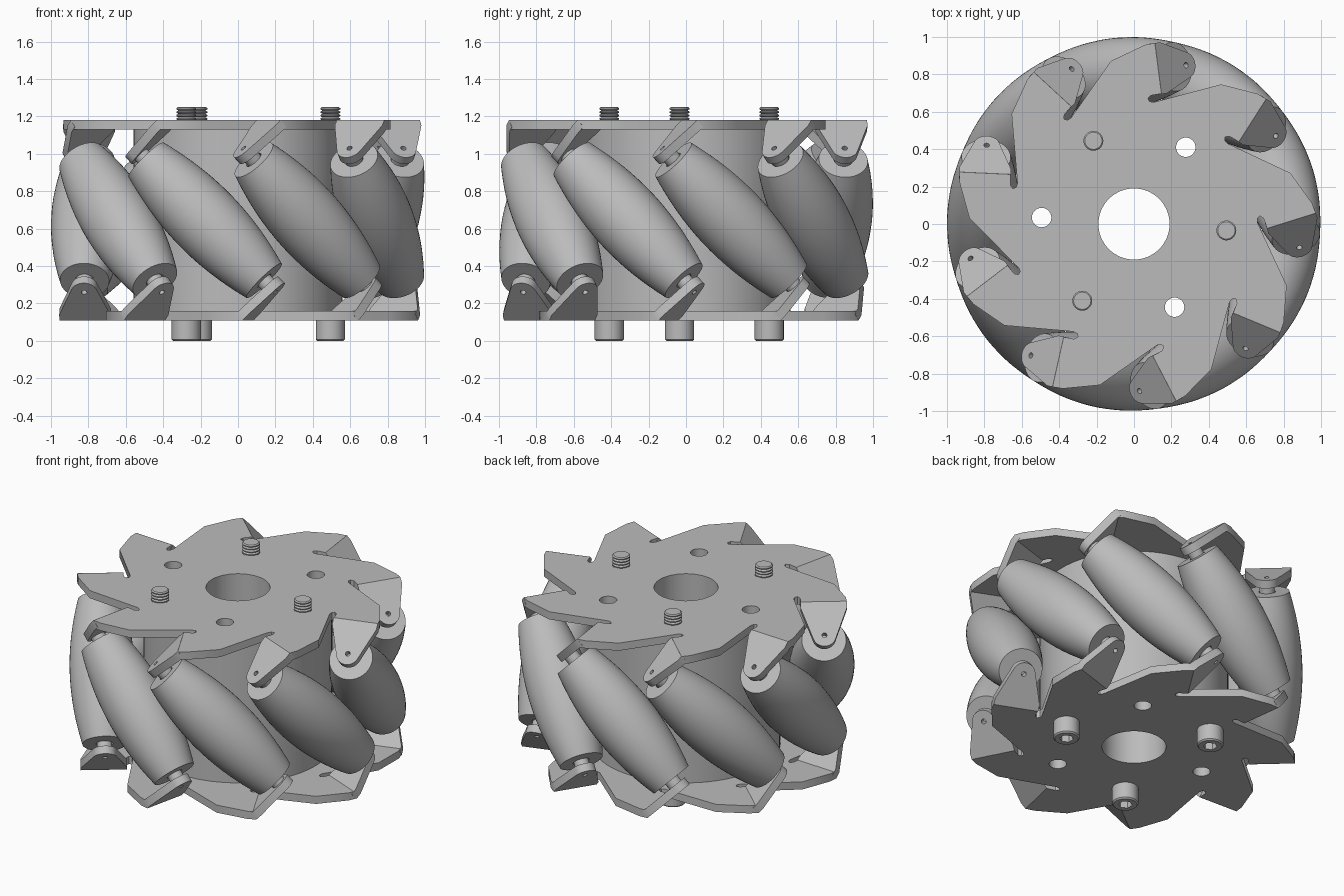
import bpy, bmesh
from math import pi, sin, cos, sqrt, radians
from mathutils import Matrix, Vector

if "Cube" in bpy.data.objects:
    bpy.data.objects.remove(bpy.data.objects["Cube"])

COUNT = 9            # rollers around the wheel
MID = 0.645          # height of the wheel's middle plane
ROLLER_R = 0.806     # distance of roller centres from the wheel axis
HALF = 0.457         # half length of a roller
HALF_H = 0.535       # half height over the two plates
SHEET = 0.05         # sheet thickness
FOLD = -0.235        # tangential position of the tab fold

grey = bpy.data.materials.new("metal grey")
grey.use_nodes = True
grey.diffuse_color = (0.5, 0.5, 0.5, 1)
grey.node_tree.nodes["Principled BSDF"].inputs["Base Color"].default_value = (0.5, 0.5, 0.5, 1)


def finish(name, bm, cutter=None, angle=30):
    """Turn a bmesh into an object, with an optional cut, and shade it."""
    bmesh.ops.remove_doubles(bm, verts=bm.verts, dist=1e-5)
    bmesh.ops.recalc_face_normals(bm, faces=bm.faces)
    mesh = bpy.data.meshes.new(name)
    bm.to_mesh(mesh)
    bm.free()
    mesh.materials.append(grey)
    ob = bpy.data.objects.new(name, mesh)
    bpy.context.collection.objects.link(ob)
    if cutter:
        mod = ob.modifiers.new("holes", 'BOOLEAN')
        mod.operation, mod.solver, mod.object = 'DIFFERENCE', 'EXACT', cutter
        graph = bpy.context.evaluated_depsgraph_get()
        cut = bpy.data.meshes.new_from_object(ob.evaluated_get(graph))
        ob.modifiers.clear()
        ob.data = cut
    ob.data.polygons.foreach_set("use_smooth", [True] * len(ob.data.polygons))
    ob.data.set_sharp_from_angle(angle=radians(angle))
    return ob


def copy(ob, name, matrix):
    dup = bpy.data.objects.new(name, ob.data)
    dup.matrix_world = matrix
    bpy.context.collection.objects.link(dup)


def lathe(profile, segs=48):
    """Revolve (radius, z) points about z."""
    bm = bmesh.new()
    rings = [[bm.verts.new((r * cos(2 * pi * i / segs), r * sin(2 * pi * i / segs), z))
              for i in range(segs)] for r, z in profile if r > 0]
    for a, b in zip(rings, rings[1:]):
        for i in range(segs):
            j = (i + 1) % segs
            bm.faces.new((a[i], a[j], b[j], b[i]))
    bm.faces.new(rings[0])
    bm.faces.new(rings[-1])
    return bm


def prism(points, z0, z1):
    bm = bmesh.new()
    face = bm.faces.new([bm.verts.new((x, y, z0)) for x, y in points])
    new = bmesh.ops.extrude_face_region(bm, geom=[face])["geom"]
    bmesh.ops.translate(bm, vec=(0, 0, z1 - z0),
                        verts=[v for v in new if isinstance(v, bmesh.types.BMVert)])
    return bm


def rods(name, specs):
    """Hidden cutter made of (x, y, radius, z0, z1, sides) rods."""
    bm = bmesh.new()
    for x, y, r, z0, z1, sides in specs:
        bmesh.ops.create_cone(bm, cap_ends=True, segments=sides, radius1=r, radius2=r, depth=z1 - z0,
                              matrix=Matrix.Translation((x, y, (z0 + z1) / 2)))
    ob = finish(name, bm)
    ob.hide_render = True
    ob.hide_set(True)
    return ob


# Shared placing: angles of rollers and bolt holes, half-turn for the lower side
roller_angles = [radians(17.4 + 360 / COUNT * k) for k in range(COUNT)]
hole_spots = [(0.495 * cos(radians(a)), 0.495 * sin(radians(a))) for a in range(-4, 356, 60)]
centre = Matrix.Translation((0, 0, MID))
flip = Matrix.Rotation(pi, 4, 'X')
tilt = Matrix.Translation((ROLLER_R, 0, 0)) @ Matrix.Rotation(pi / 4, 4, 'X')

# Cutters
bores = rods("bore_cutter", [(0, 0, 0.19, -1, 2, 64)] + [(x, y, 0.052, -1, 2, 24) for x, y in hole_spots])
pin_hole = rods("pin_hole_cutter", [(0, 0, 0.015, 0, 1, 16)])
socket = rods("socket_cutter", [(0, 0, 0.042, -0.1, 0.06, 6)])

# Hub drum
finish("hub", lathe([(0.56, 0.15), (0.56, 1.14)], 96), bores)

# Side plates: one notch-and-tooth step repeated around
step = [(0.632, -0.19), (0.638, -0.168), (0.655, -0.16), (0.67, -0.178),
        (0.672, FOLD), (0.945, FOLD), (0.942, -0.18), (0.88, 0.01)]
for name, side in (("top_plate", 1), ("bottom_plate", -1)):
    outline = []
    for a in roller_angles:
        for u, v in step:
            v *= side
            outline.append((u * cos(a) - v * sin(a), u * sin(a) + v * cos(a)))
        if side < 0:
            outline[-len(step):] = outline[-len(step):][::-1]
    z = MID + side * HALF_H
    finish(name, prism(outline, min(z, z - side * SHEET), max(z, z - side * SHEET)), bores)

# Roller: barrel that follows the wheel's rim, with recessed ends
N = 20
barrel = [HALF * (2 * i / N - 1) for i in range(N + 1)]
profile = [(0.05, 0.06 - HALF), (0.05, -HALF)]
profile += [(1 - sqrt(ROLLER_R ** 2 + s * s / 2), s) for s in barrel]
profile += [(0.05, HALF), (0.05, HALF - 0.06)]
roller = finish("roller", lathe(profile))

# Bent tab that holds a roller end
drop = 0.212
arc = [radians(202 + 136 * i / 12) for i in range(13)]
tab_outline = [(-0.136, drop), (-0.136, drop - 0.04)]
tab_outline += [(0.07 * cos(a), 0.07 * sin(a)) for a in arc]
tab_outline += [(0.139, drop - 0.04), (0.139, drop)]
tab = finish("tab", prism(tab_outline, 0.545 - SHEET, 0.545), pin_hole)

# Short bushing between tab and roller
bushing = finish("bushing", lathe([(0.045, HALF - 0.06), (0.045, 0.5)], 24))

for k, a in enumerate(roller_angles):
    turn = centre @ Matrix.Rotation(a, 4, 'Z')
    copy(roller, f"roller_{k + 1}", turn @ tilt)
    for side, m in (("top", turn @ tilt), ("bottom", turn @ flip @ tilt)):
        copy(tab, f"{side}_tab_{k + 1}", m)
        copy(bushing, f"{side}_bushing_{k + 1}", m)

# Bolts: socket heads below, threaded ends above
bolt_profile = [(0.07, 0), (0.078, 0.008), (0.078, 0.112), (0.05, 0.112), (0.05, 1.175)]
for i in range(4):
    z = 1.178 + 0.018 * i
    bolt_profile += [(0.042, z), (0.053, z + 0.006), (0.053, z + 0.012)]
bolt_profile += [(0.046, 1.25)]
bolt = finish("bolt", lathe(bolt_profile, 32), socket)
for k, (x, y) in enumerate(hole_spots[::2]):
    copy(bolt, f"bolt_{k + 1}", Matrix.Translation((x, y, 0)))

# Drop the pattern pieces and cutters now that the copies exist
for ob in (roller, tab, bushing, bolt, bores, pin_hole, socket):
    bpy.data.objects.remove(ob)
